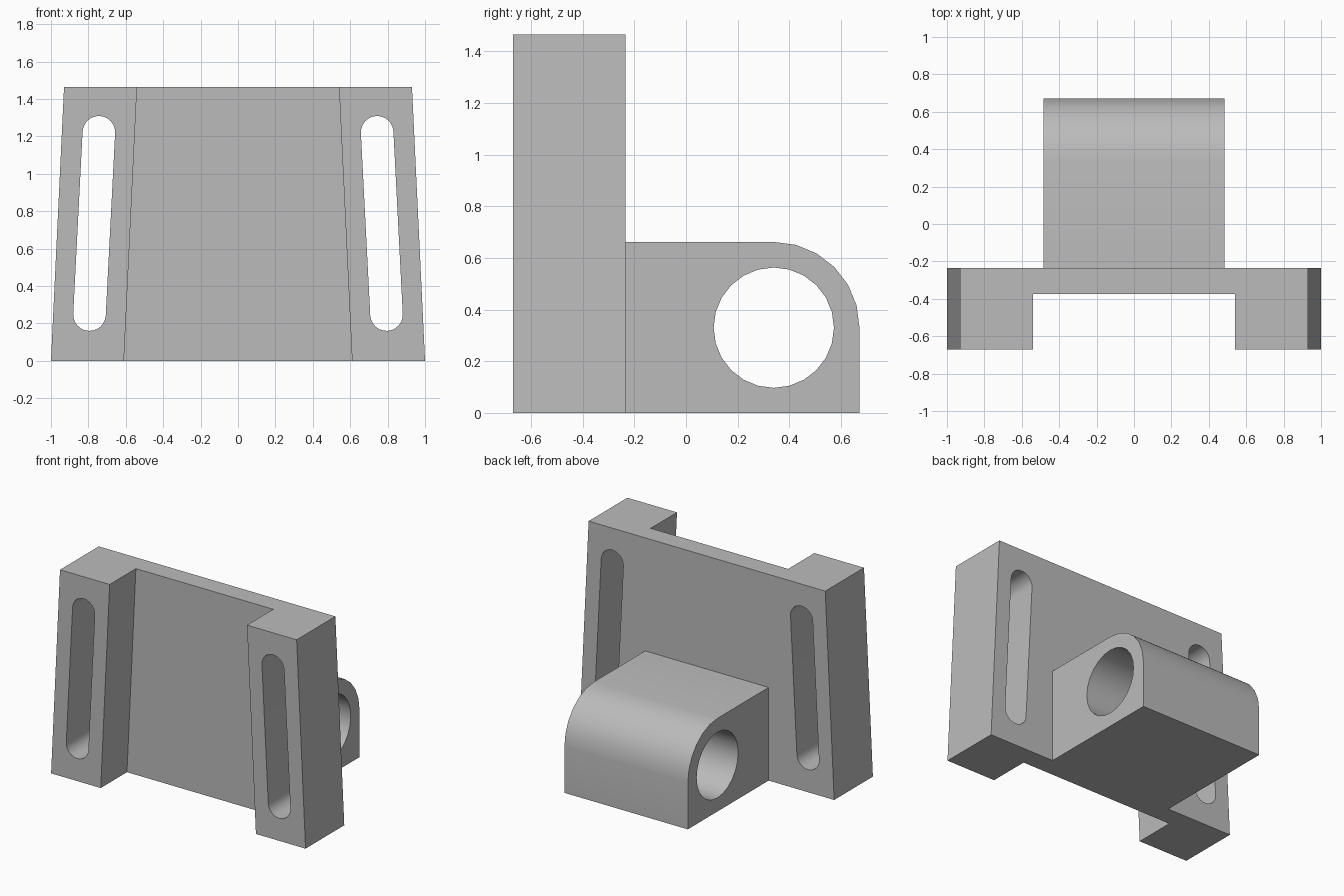
import bpy, bmesh
from math import sin, cos, pi, radians, atan2
from mathutils import Vector

cube = bpy.data.objects.get("Cube")
if cube:
    bpy.data.objects.remove(cube, do_unlink=True)

grey = bpy.data.materials.new("plain grey")
grey.use_nodes = True
colour = (0.5, 0.5, 0.5, 1)
grey.diffuse_color = colour
grey.node_tree.nodes["Principled BSDF"].inputs["Base Color"].default_value = colour


def prism(name, start, end):
    """Solid between two matching outlines of 3D points."""
    bm = bmesh.new()
    a = [bm.verts.new(p) for p in start]
    b = [bm.verts.new(p) for p in end]
    bm.faces.new(a)
    bm.faces.new(b)
    for i in range(len(a)):
        j = (i + 1) % len(a)
        bm.faces.new((a[i], a[j], b[j], b[i]))
    bmesh.ops.recalc_face_normals(bm, faces=bm.faces)
    mesh = bpy.data.meshes.new(name)
    bm.to_mesh(mesh)
    bm.free()
    mesh.materials.append(grey)
    obj = bpy.data.objects.new(name, mesh)
    bpy.context.collection.objects.link(obj)
    return obj


def arc(cx, cy, r, a0, a1, steps):
    return [(cx + r * cos(a0 + (a1 - a0) * i / steps),
             cy + r * sin(a0 + (a1 - a0) * i / steps)) for i in range(steps + 1)]


def activate(obj):
    bpy.ops.object.select_all(action='DESELECT')
    obj.select_set(True)
    bpy.context.view_layer.objects.active = obj


def cut(obj, cutter):
    cutter.hide_render = True
    mod = obj.modifiers.new("cut", 'BOOLEAN')
    mod.operation, mod.solver, mod.object = 'DIFFERENCE', 'EXACT', cutter
    activate(obj)
    bpy.ops.object.modifier_apply(modifier=mod.name)
    bpy.data.objects.remove(cutter, do_unlink=True)


# Channel-shaped plate whose sides lean inward toward the top
front, back, height, lean = -0.67, -0.235, 1.465, 0.07
half = [(1, back), (1, front), (0.61, front), (0.61, -0.375)]
channel = half + [(-x, y) for x, y in reversed(half)]
plate = prism("mounting_plate",
              [(x, y, 0) for x, y in channel],
              [(x - lean * (1 if x > 0 else -1), y, height) for x, y in channel])

# Slanted round-ended slots through both legs
low, high, slot_r = Vector((0.794, 0.247)), Vector((0.744, 1.222)), 0.087
tilt = atan2(high.y - low.y, high.x - low.x)
slot = (arc(*high, slot_r, tilt - pi / 2, tilt + pi / 2, 12)
        + arc(*low, slot_r, tilt + pi / 2, tilt + 3 * pi / 2, 12))
for side in (1, -1):
    cut(plate, prism("slot_cutter",
                     [(side * x, front - 0.1, z) for x, z in slot],
                     [(side * x, back + 0.1, z) for x, z in slot]))

# Bearing block with a rounded upper back edge
hub_y, hub_z, hub_r, width = 0.34, 0.33, 0.332, 0.485
outline = ([(back, 0), (hub_y + hub_r, 0)]
           + arc(hub_y, hub_z, hub_r, 0, pi / 2, 6)
           + [(back, hub_z + hub_r)])
block = prism("bearing_block",
              [(-width, y, z) for y, z in outline],
              [(width, y, z) for y, z in outline])

# Cross bore
bore = arc(hub_y, hub_z, 0.233, 0, 2 * pi, 24)[:-1]
cut(block, prism("bore_cutter",
                 [(-width - 0.1, y, z) for y, z in bore],
                 [(width + 0.1, y, z) for y, z in bore]))

for obj in (plate, block):
    activate(obj)
    bpy.ops.object.shade_smooth_by_angle(angle=radians(30))
